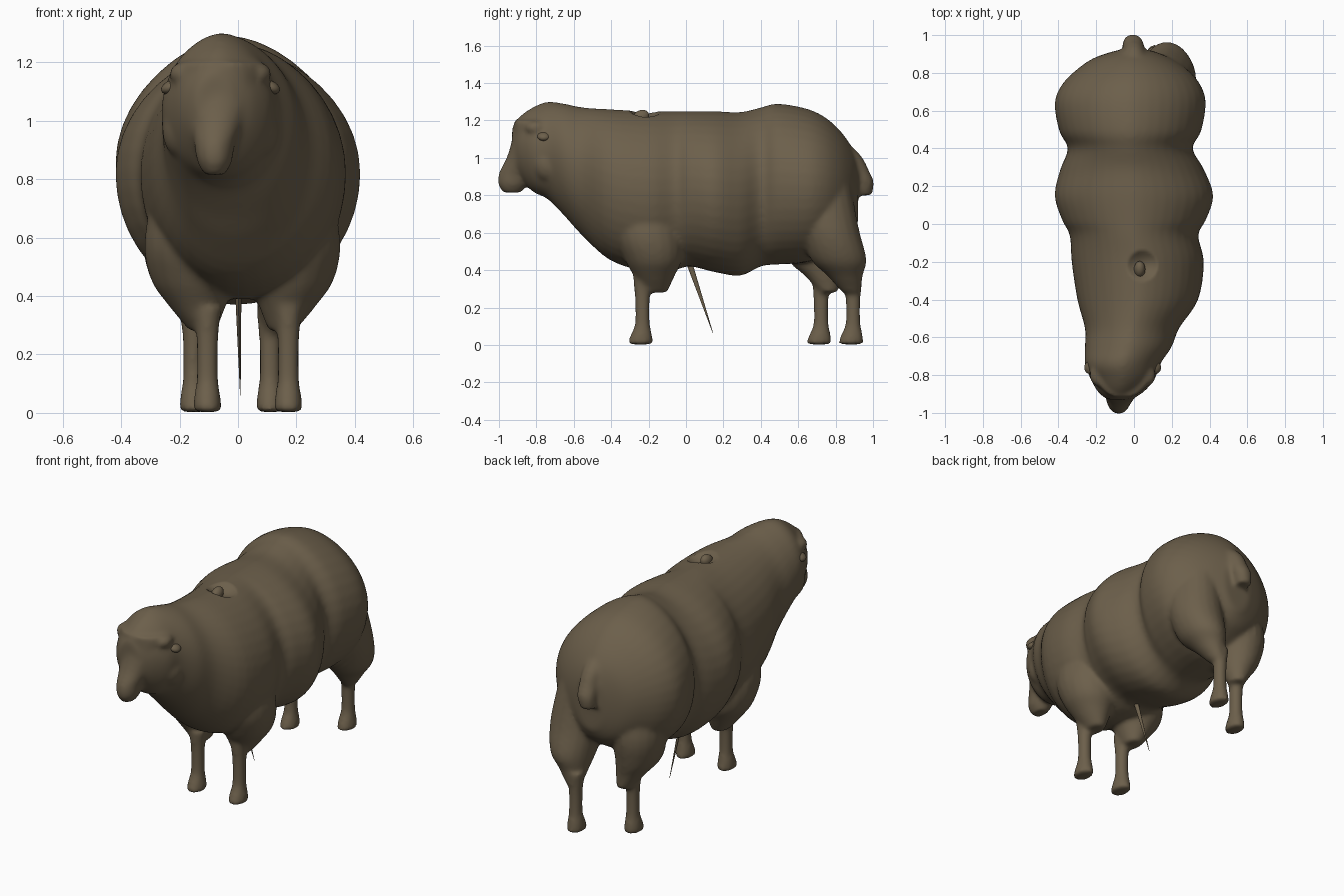
import bpy, bmesh, math
from mathutils import Vector, Matrix

default = bpy.data.objects.get("Cube")
if default:
    bpy.data.objects.remove(default, do_unlink=True)

wool = bpy.data.materials.new("brown wool")
wool.use_nodes = True
colour = (0.15, 0.115, 0.07, 1)
wool.diffuse_color = colour
shader = next(n for n in wool.node_tree.nodes if n.type == 'BSDF_PRINCIPLED')
shader.inputs["Base Color"].default_value = colour
shader.inputs["Roughness"].default_value = 0.9


def smooth_rows(rows, steps=4):
    """Catmull-Rom interpolation through rows of numbers."""
    result = []
    last = len(rows) - 1
    for i in range(last):
        a, b, c, d = (rows[min(max(i + k, 0), last)] for k in (-1, 0, 1, 2))
        for s in range(steps):
            t = s / steps
            result.append([0.5 * (2 * q + (r - p) * t + (2 * p - 5 * q + 4 * r - w) * t * t
                                  + (3 * q - p - 3 * r + w) * t ** 3)
                           for p, q, r, w in zip(a, b, c, d)])
    return result + [list(rows[-1])]


def loft(bm, rings):
    """Skin closed rings of points and cap both ends."""
    loops = [[bm.verts.new(p) for p in ring] for ring in rings]
    count = len(loops[0])
    for low, high in zip(loops, loops[1:]):
        for i in range(count):
            j = (i + 1) % count
            bm.faces.new((low[i], low[j], high[j], high[i]))
    bm.faces.new(loops[0])
    bm.faces.new(loops[-1])


def trunk_ring(y, cx, width, top, bottom, count=40):
    """Upright section with a narrow back and a fuller belly."""
    middle = (top + bottom) / 2
    ring = []
    for i in range(count):
        angle = math.tau * i / count
        c, s = math.cos(angle), math.sin(angle)
        power = 1.2 if s > 0 else 0.95
        x = math.copysign(abs(c) ** power, c) * width
        ring.append((cx + x, y, middle + s * (top - middle)))
    return ring


def flat_ring(z, x, y, rx, ry, count=20):
    return [(x + rx * math.cos(math.tau * i / count),
             y + ry * math.sin(math.tau * i / count), z) for i in range(count)]


def flat_loft(bm, rows):
    loft(bm, [flat_ring(*row) for row in smooth_rows(rows)])


def ball(bm, centre, radii, axis='X', tilt=0):
    matrix = (Matrix.Translation(centre) @ Matrix.Rotation(tilt, 4, axis)
              @ Matrix.Diagonal((*radii, 1)))
    bmesh.ops.create_uvsphere(bm, u_segments=24, v_segments=16, radius=1, matrix=matrix)


def finish(name, bm):
    bmesh.ops.recalc_face_normals(bm, faces=bm.faces)
    mesh = bpy.data.meshes.new(name)
    bm.to_mesh(mesh)
    bm.free()
    mesh.materials.append(wool)
    obj = bpy.data.objects.new(name, mesh)
    bpy.context.collection.objects.link(obj)
    bpy.ops.object.select_all(action='DESELECT')
    obj.select_set(True)
    bpy.context.view_layer.objects.active = obj
    bpy.ops.object.shade_smooth_by_angle(angle=math.radians(50))
    return obj


def fuse(obj, voxel, rounds):
    """Melt overlapping volumes into one soft skin."""
    remesh = obj.modifiers.new("fuse", 'REMESH')
    remesh.mode = 'VOXEL'
    remesh.voxel_size = voxel
    soften = obj.modifiers.new("soften", 'SMOOTH')
    soften.factor = 0.5
    soften.iterations = rounds
    for name in ("fuse", "soften"):
        bpy.ops.object.modifier_apply(modifier=name)
    bpy.ops.object.shade_smooth()


# Fleece: y, centre x, half width, top, bottom
trunk = [
    (-0.93, -0.08, 0.06, 1.16, 0.98),
    (-0.89, -0.07, 0.12, 1.22, 0.90),
    (-0.82, -0.06, 0.17, 1.27, 0.82),
    (-0.74, -0.06, 0.2, 1.3, 0.78),
    (-0.65, -0.03, 0.23, 1.29, 0.69),
    (-0.55, -0.01, 0.25, 1.27, 0.58),
    (-0.4, 0.02, 0.32, 1.26, 0.45),
    (-0.2, 0.02, 0.35, 1.25, 0.39),
    (-0.06, 0, 0.34, 1.25, 0.4),
    (0.02, 0, 0.38, 1.25, 0.42),
    (0.15, 0, 0.42, 1.25, 0.39),
    (0.29, -0.01, 0.38, 1.245, 0.37),
    (0.4, -0.02, 0.33, 1.27, 0.42),
    (0.49, -0.02, 0.375, 1.29, 0.43),
    (0.64, -0.02, 0.4, 1.265, 0.44),
    (0.74, -0.015, 0.365, 1.22, 0.48),
    (0.82, -0.01, 0.29, 1.15, 0.53),
    (0.88, -0.01, 0.2, 1.07, 0.58),
    (0.92, 0, 0.09, 0.99, 0.65),
]
body = bmesh.new()
loft(body, [trunk_ring(*row) for row in smooth_rows(trunk)])

# Face and muzzle: z, x, y, half width, half depth
flat_loft(body, [
    (1.2, -0.06, -0.8, 0.14, 0.12),
    (1.1, -0.06, -0.82, 0.13, 0.11),
    (1, -0.07, -0.86, 0.095, 0.1),
    (0.92, -0.08, -0.91, 0.07, 0.09),
    (0.86, -0.08, -0.925, 0.06, 0.08),
    (0.815, -0.08, -0.93, 0.035, 0.05),
])

# Brows and cheeks
for x in (-0.19, 0.07):
    ball(body, (x, -0.8, 1.16), (0.045, 0.06, 0.04))
    ball(body, (x, -0.73, 0.97), (0.07, 0.09, 0.1))

# Shoulders and thighs: z, x, y, half width, half depth
for side, shift in ((-1, 0.03), (1, 0)):
    flat_loft(body, [
        (0.84, shift + side * 0.17, -0.22, 0.13, 0.15),
        (0.6, shift + side * 0.19, -0.2, 0.16, 0.18),
        (0.46, shift + side * 0.185, -0.175, 0.145, 0.155),
        (0.37, shift + side * 0.17, -0.17, 0.1, 0.11),
        (0.28, shift + side * 0.15, -0.165, 0.045, 0.065),
    ])
for side, shift in ((-1, -0.12), (1, 0)):
    flat_loft(body, [
        (0.86, side * 0.16, 0.71 + shift / 2, 0.14, 0.17),
        (0.62, side * 0.18, 0.765 + shift / 2, 0.15, 0.16),
        (0.46, side * 0.175, 0.815 + shift, 0.125, 0.15),
        (0.37, side * 0.15, 0.85 + shift, 0.085, 0.095),
        (0.28, side * 0.125, 0.885 + shift, 0.04, 0.05),
    ])

# Tail running down from the rump
flat_loft(body, [(1.05, 0, 0.85, 0.05, 0.05), (1, 0, 0.885, 0.055, 0.06),
                 (0.93, 0, 0.92, 0.055, 0.06), (0.87, -0.005, 0.95, 0.055, 0.055),
                 (0.8, -0.015, 0.945, 0.045, 0.05)])

# Legs with hooves: height, forward shift, half width, half depth
leg_shape = [(0.36, 0, 0.05, 0.05), (0.28, 0, 0.04, 0.043), (0.2, 0, 0.037, 0.039),
             (0.11, 0, 0.038, 0.041), (0.06, -0.005, 0.045, 0.056),
             (0.02, -0.01, 0.049, 0.067), (0.003, -0.01, 0.048, 0.066)]
for x, y in ((-0.105, -0.233), (0.172, -0.233), (-0.152, 0.722), (0.11, 0.893)):
    flat_loft(body, [(z, x, y + shift, rx, ry) for z, shift, rx, ry in leg_shape])

fleece = finish("fleece_body_head_and_legs", body)
fuse(fleece, 0.012, 10)

# Hollow in the wool on the back
hollow = Vector((0.045, -0.22))
for vert in fleece.data.vertices:
    reach = (vert.co.xy - hollow).length / 0.08
    if vert.co.z > 1 and reach < 1:
        vert.co.z -= 0.04 * (1 - reach * reach)
bm = bmesh.new()
ball(bm, (0.03, -0.24, 1.22), (0.03, 0.045, 0.035), 'X', 0.4)
finish("back_tuft", bm)

# Ears
for name, x, side in (("right_ear", -0.23, -1), ("left_ear", 0.11, 1)):
    bm = bmesh.new()
    ball(bm, (x, -0.76, 1.115), (0.035, 0.035, 0.022), 'Y', side * 0.4)
    finish(name, bm)

# Thin spike hanging under the belly
bm = bmesh.new()
loft(bm, [flat_ring(0.46, 0, 0.01, 0.012, 0.018, 8),
          flat_ring(0.06, 0.008, 0.145, 0.001, 0.001, 8)])
finish("belly_spike", bm)
